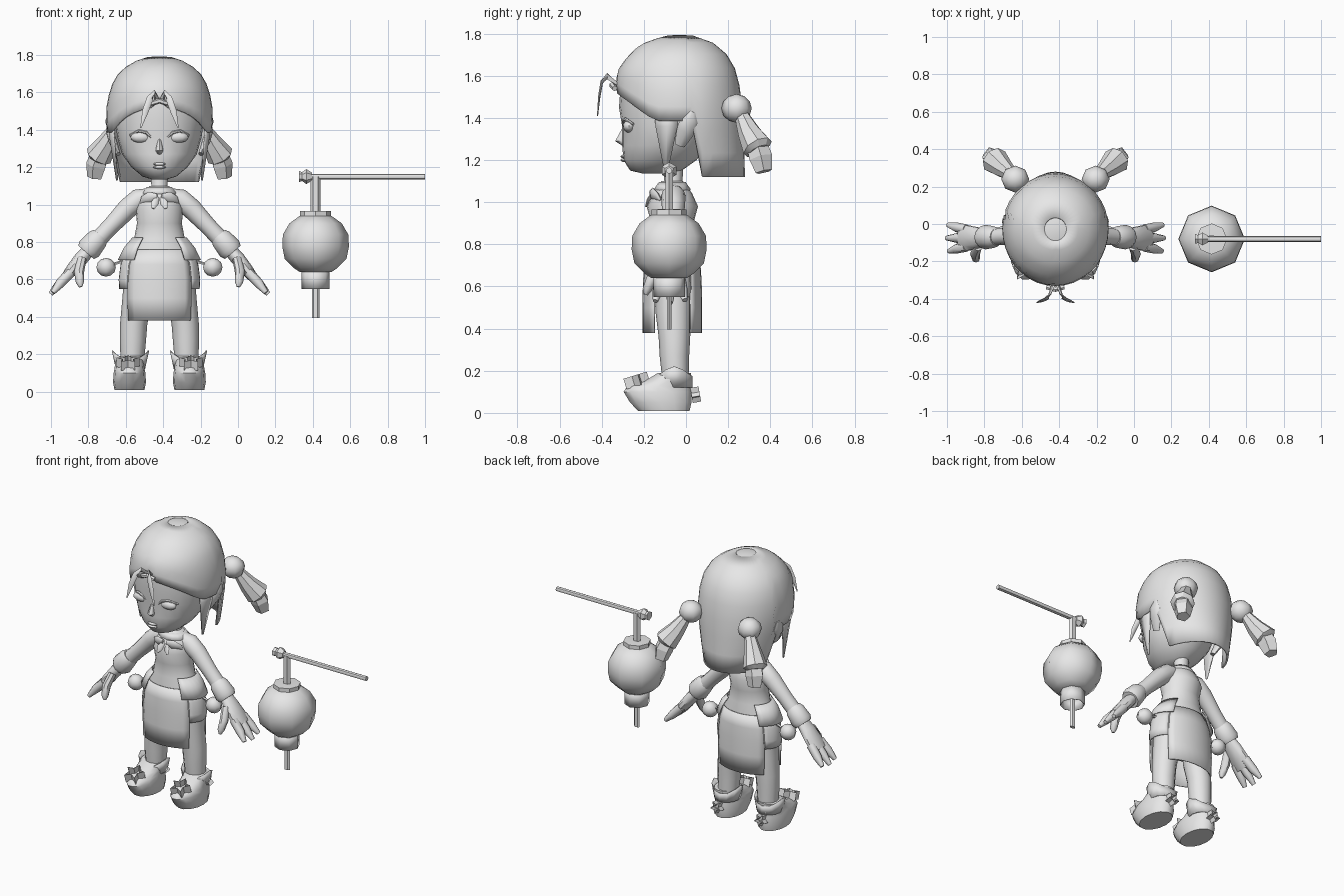
import bpy, bmesh, math
from mathutils import Vector

if "Cube" in bpy.data.objects:
    bpy.data.objects.remove(bpy.data.objects["Cube"])

GIRL = (-0.42, 0, 0)          # centre line of the figure
LAMP = (0.415, -0.08, 0)      # centre line of the lantern
grey = bpy.data.materials.new("plain grey")
grey.diffuse_color = (0.8, 0.8, 0.8, 1)
grey.use_nodes = True
grey.node_tree.nodes["Principled BSDF"].inputs["Base Color"].default_value = grey.diffuse_color


def finish(bm, name, origin=GIRL, mirror=False, thick=0, angle=45):
    bmesh.ops.recalc_face_normals(bm, faces=bm.faces)
    me = bpy.data.meshes.new(name)
    bm.to_mesh(me)
    bm.free()
    me.materials.append(grey)
    ob = bpy.data.objects.new(name, me)
    ob.location = origin
    bpy.context.collection.objects.link(ob)
    bpy.ops.object.select_all(action='DESELECT')
    ob.select_set(True)
    bpy.context.view_layer.objects.active = ob
    if angle:
        bpy.ops.object.shade_smooth_by_angle(angle=math.radians(angle))
    if thick:
        ob.modifiers.new("thickness", 'SOLIDIFY').thickness = thick
    if mirror:
        m = ob.modifiers.new("mirror", 'MIRROR')
        m.use_clip = False
        m.use_mirror_merge = False
    return ob


def loft(name, rings, closed=True, caps=True, **kw):
    """Skin a list of point rings."""
    bm = bmesh.new()
    vs = [[bm.verts.new(p) for p in r] for r in rings]
    n = len(vs[0])
    for a, b in zip(vs, vs[1:]):
        for i in range(n if closed else n - 1):
            j = (i + 1) % n
            bm.faces.new((a[i], a[j], b[j], b[i]))
    if caps and closed:
        bm.faces.new(vs[0])
        bm.faces.new(vs[-1])
    return finish(bm, name, **kw)


def tube(name, pts, n=12, upright=False, phase=0, **kw):
    """Sweep ellipses along points (x, y, z, radius a, radius along y)."""
    rings = []
    cs = [Vector(p[:3]) for p in pts]
    for i, p in enumerate(pts):
        t = cs[min(i + 1, len(cs) - 1)] - cs[max(i - 1, 0)]
        t = Vector((0, 0, 1)) if upright else t.normalized()
        u = t.cross(Vector((0, 1, 0))).normalized()
        v = u.cross(t)
        rb = p[4] if len(p) > 4 else p[3]
        angs = [phase + 2 * math.pi * k / n for k in range(n)]
        rings.append([cs[i] + u * p[3] * math.cos(a) + v * rb * math.sin(a) for a in angs])
    return loft(name, rings, **kw)


def ball(name, c, r, u=12, v=8, **kw):
    bm = bmesh.new()
    bmesh.ops.create_uvsphere(bm, u_segments=u, v_segments=v, radius=1)
    for w in bm.verts:
        w.co = Vector((w.co.x * r[0] + c[0], w.co.y * r[1] + c[1], w.co.z * r[2] + c[2]))
    return finish(bm, name, **kw)


def panel(name, a0, a1, rows, **kw):
    """Curved cloth panel: rows of (z, x radius, y radius)."""
    angs = [math.radians(a0 + (a1 - a0) * k / 8) for k in range(9)]
    loft(name, [[(rx * math.cos(a), -0.065 + ry * math.sin(a), z) for a in angs]
                for z, rx, ry in rows], closed=False, thick=0.006, **kw)


def interp(table, z):
    for a, b in zip(table, table[1:]):
        if z <= b[0]:
            t = max(0, (z - a[0]) / (b[0] - a[0]))
            return [p + (q - p) * t for p, q in zip(a[1:], b[1:])]
    return table[-1][1:]


def span(rows):
    """Rows (z, x radius, front y, back y) turned into tube points."""
    return [(0, (f + b) / 2, z, r, (b - f) / 2) for z, r, f, b in rows]


# ---- head ----
tube("face", span([(1.135, .04, -.2, -.07), (1.15, .09, -.265, -.02), (1.2, .15, -.297, .05),
                   (1.27, .2, -.303, .1), (1.36, .225, -.303, .13), (1.45, .238, -.318, .15),
                   (1.56, .235, -.31, .15)]), n=24, upright=True)
tube("nose", [(0, -.288, 1.36, .008, .01), (0, -.306, 1.29, .02, .03), (0, -.288, 1.265, .01, .01)],
     n=8, upright=True)
for i, z in enumerate((1.217, 1.2)):
    ball("lip_%d" % i, (0, -.293, z), (.034, .018, .009))
ball("eye", (.097, -.27, 1.36), (.058, .03, .03), mirror=True)
tube("eyelid", [(.038, -.292, 1.355, .006), (.07, -.298, 1.385, .008), (.11, -.288, 1.395, .008),
                (.158, -.25, 1.37, .006)], n=6, mirror=True)
tube("ear", [(.22, -.03, 1.27, .012, .025), (.25, 0, 1.34, .022, .045), (.268, .015, 1.39, .018, .042),
             (.275, .03, 1.43, .006, .014)], n=8, mirror=True)

# ---- hair cap with a hem that is high in front and low behind ----
shape = [(1.12, .225, -.3, .28), (1.3, .265, -.32, .275), (1.4, .282, -.325, .27), (1.5, .287, -.333, .265),
         (1.62, .265, -.328, .24), (1.69, .23, -.28, .205), (1.75, .165, -.215, .145),
         (1.78, .1, -.13, .07), (1.79, .06, -.09, .035)]
N = 36
rows = []
for t in (0, .17, .34, .5, .65, .77, .87, .95, 1):
    ring = []
    for k in range(N):
        a = 2 * math.pi * k / N
        c, s = math.cos(a), math.sin(a)
        y = -.025 + .305 * s
        if y > .04:
            hem = 1.12
        elif y > -.15:
            hem = 1.385
        else:
            hem = 1.385 + .135 * (-.15 - y) / .18 + (.03 if abs(c) < .1 else 0)
        z = hem + (1.79 - hem) * t
        rx, f, b = interp(shape, z)
        ring.append((rx * c, -.025 + s * ((b + .025) if s > 0 else (-.025 - f)), z))
    rows.append(ring)
hair = loft("hair_cap", rows, caps=False, thick=.012, angle=50)
tube("hair_crown", [(0, -.03, 1.787, .06, .062), (0, -.03, 1.793, .03, .03)], n=18, upright=True)
loft("side_lock", [[(.245, -.15, 1.43), (.27, -.09, 1.43), (.262, -.03, 1.43)],
                   [(.246, -.145, 1.36), (.268, -.09, 1.36), (.262, -.04, 1.36)],
                   [(.228, -.1, 1.13), (.232, -.095, 1.13), (.232, -.09, 1.13)]],
     closed=False, thick=.008, mirror=True)
tube("forelock", [(.012, -.325, 1.56, .012, .008), (.03, -.375, 1.598, .016, .007),
                  (.05, -.4, 1.57, .018, .007), (.075, -.412, 1.5, .017, .006),
                  (.1, -.42, 1.41, .003, .003)], n=6, mirror=True)
tube("forelock_tie", [(-.045, -.338, 1.54, .013), (0, -.35, 1.555, .015), (.045, -.338, 1.54, .013)], n=6)

# ---- pigtails ----
ball("hair_bun", (.215, .24, 1.445), (.075, .072, .068), u=8, v=6, mirror=True)
tube("pigtail", [(.235, .265, 1.41, .035), (.28, .3, 1.33, .055), (.325, .34, 1.26, .074),
                 (.332, .347, 1.245, .05)], n=8, angle=30, mirror=True)
tube("pigtail_end", [(.315, .335, 1.27, .052), (.335, .355, 1.21, .058), (.345, .37, 1.145, .042)],
     n=5, angle=0, mirror=True)

# ---- torso and clothes ----
tube("neck", [(0, -.065, 1.06, .055, .05), (0, -.06, 1.1, .043, .043), (0, -.06, 1.2, .05, .05)],
     upright=True)
tube("torso", [(0, -.065, z, rx, ry) for z, rx, ry in
               [(.53, .17, .1), (.6, .19, .115), (.68, .195, .122), (.75, .172, .12), (.82, .135, .105),
                (.9, .12, .1), (.98, .128, .122), (1.04, .112, .095), (1.08, .078, .068), (1.1, .05, .05)]],
     n=20, upright=True)
skirt = [(.76, .175, .126), (.68, .208, .136), (.6, .218, .14), (.5, .218, .142), (.38, .212, .142)]
panel("front_skirt", 218, 322, skirt)
panel("back_skirt", 38, 142, skirt)
panel("side_skirt", -40, 40, skirt[:3] + [(.55, .215, .14)], mirror=True)
panel("hip_flap", -52, 48, [(.825, .145, .12), (.77, .19, .14), (.705, .222, .15)], mirror=True)
tube("collar", [(0, -.065, 1.06, .1, .088), (0, -.065, 1.095, .066, .064)], n=16, upright=True,
     caps=False, thick=.012)
tube("collar_petal", [(.012, -.165, 1.045, .014, .01), (.05, -.158, 1.04, .03, .012),
                      (.085, -.135, 1.025, .022, .01), (.1, -.12, 1.01, .006, .006)], n=8, mirror=True)
tube("collar_tassel", [(.01, -.16, 1.04, .01, .008), (.025, -.18, 1.01, .02, .007),
                       (.035, -.19, .98, .008, .005)], n=6, mirror=True)
ball("hip_bauble", (.285, -.06, .665), (.052, .05, .05), u=8, v=6, mirror=True)
tube("bauble_cord", [(.185, -.06, .7, .008), (.25, -.06, .68, .008)], n=5, mirror=True)

# ---- arms and hands ----
tube("arm", [(.06, -.06, 1.04, .048), (.11, -.06, 1.028, .058), (.17, -.06, .98, .055),
             (.26, -.065, .885, .046), (.36, -.07, .78, .046)], mirror=True)
tube("sleeve_cuff", [(.315, -.07, .835, .046), (.33, -.07, .818, .058), (.375, -.07, .765, .066),
                     (.392, -.07, .745, .055)], mirror=True)
tube("palm", [(.375, -.07, .76, .035, .042), (.42, -.075, .71, .038, .06), (.465, -.075, .655, .034, .07),
              (.505, -.075, .605, .026, .068)], n=10, mirror=True)
for i, (y0, y1, x, z) in enumerate([(-.03, -.005, .575, .535), (-.075, -.075, .582, .522),
                                   (-.12, -.145, .57, .53)]):
    tube("finger_%d" % i, [(.475, y0, .64, .028), (.53, (y0 + y1) / 2, .58, .026), (x, y1, z, .013)],
         n=8, mirror=True)
tube("thumb", [(.415, -.12, .71, .025), (.43, -.16, .64, .027), (.425, -.185, .585, .022),
               (.422, -.19, .56, .009)], n=8, mirror=True)

# ---- legs and boots ----
tube("leg", [(.105, -.06, .6, .085, .09), (.12, -.06, .48, .08, .085), (.138, -.055, .36, .073, .075),
             (.142, -.055, .27, .07, .07), (.145, -.05, .15, .062, .062)], upright=True, mirror=True)
boot = [(.01, .08, -.23, .02), (.05, .088, -.27, .03), (.1, .085, -.3, .03), (.125, .08, -.285, .028),
        (.15, .077, -.2, .026), (.19, .074, -.135, .025)]
tube("boot", [(.16, (f + b) / 2, z, r, (b - f) / 2) for z, r, f, b in boot], n=14, upright=True, mirror=True)
# boot top with raised points at its sides
loft("boot_top", [[(.155 + r * math.cos(a), -.055 + ry * math.sin(a), z + rise * abs(math.cos(a)) ** 3)
                   for a in [2 * math.pi * k / 12 for k in range(12)]]
                  for z, r, ry, rise in [(.12, .078, .085, 0), (.175, .1, .085, .045)]],
     caps=False, thick=.006, mirror=True)


def star(name, c, tilt, r, h):
    """Open star-shaped band facing forward or backward by tilt."""
    ax = Vector((0, math.cos(tilt), math.sin(tilt)))
    up = Vector((1, 0, 0)).cross(ax)
    rings = []
    for e in (-h / 2, h / 2):
        rings.append([Vector(c) + ax * e + (Vector((math.cos(a), 0, 0)) + up * math.sin(a)) *
                      (r if k % 2 else r * .5) for k, a in
                      enumerate([math.pi * j / 5 + math.pi / 10 for j in range(10)])])
    loft(name, rings, caps=False, angle=0, thick=.003, mirror=True)


star("toe_star", (.168, -.24, .152), math.radians(107), .064, .052)
star("heel_star", (.16, .045, .09), math.radians(10), .04, .04)

# ---- lantern ----
lamp = dict(origin=LAMP)
tube("lantern_body", [(0, 0, z, r) for z, r in [(.64, .085), (.66, .115), (.71, .165), (.775, .178),
                                                (.84, .175), (.9, .14), (.94, .085)]],
     n=8, angle=50, **lamp)
tube("lantern_cap", [(0, 0, .93, .083), (0, 0, .965, .083), (0, 0, .967, .045)], n=8, angle=30, **lamp)
tube("lantern_base", [(0, 0, .55, .075), (0, 0, .65, .075)], n=8, caps=False, thick=.004, angle=50, **lamp)
tube("lantern_hanger", [(0, 0, .96, .027, .02), (0, 0, 1.15, .027, .02)], n=6, **lamp)
tube("lantern_tassel", [(0, 0, .395, .02, .012), (0, 0, .65, .02, .012)], n=6, **lamp)
tube("carry_pole", [(-.06, 0, 1.15, .015), (.585, 0, 1.15, .015)], n=8, **lamp)
tube("pole_knob", [(-.09, 0, 1.15, .03), (-.072, 0, 1.15, .024), (-.05, 0, 1.15, .04), (-.02, 0, 1.15, .022)],
     n=6, angle=0, **lamp)
